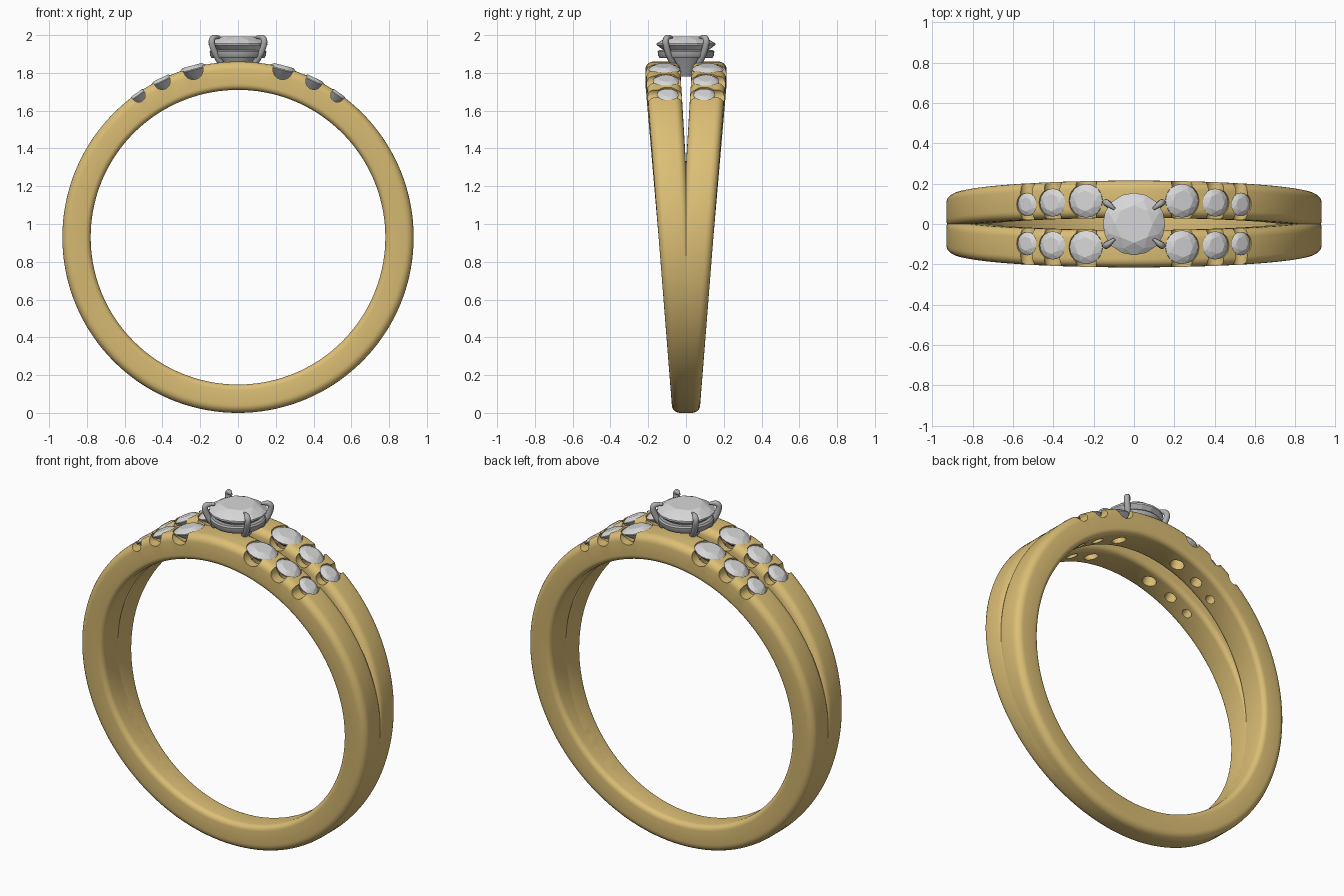
import bpy, bmesh, math
from mathutils import Matrix, Vector

cube = bpy.data.objects.get("Cube")
if cube:
    bpy.data.objects.remove(cube, do_unlink=True)

CENTRE, R_OUT, R_IN = 0.93, 0.93, 0.78


def material(name, rgb):
    m = bpy.data.materials.new(name)
    m.use_nodes = True
    m.diffuse_color = (*rgb, 1)
    bsdf = next(n for n in m.node_tree.nodes if n.type == 'BSDF_PRINCIPLED')
    bsdf.inputs["Base Color"].default_value = (*rgb, 1)
    return m


gold = material("yellow gold", (0.72, 0.52, 0.18))
silver = material("white metal", (0.42, 0.42, 0.43))
crystal = material("clear stone", (0.68, 0.68, 0.69))


def finish(name, bm, mat):
    bmesh.ops.recalc_face_normals(bm, faces=bm.faces)
    mesh = bpy.data.meshes.new(name)
    bm.to_mesh(mesh)
    bm.free()
    mesh.materials.append(mat)
    ob = bpy.data.objects.new(name, mesh)
    bpy.context.collection.objects.link(ob)
    return ob


def select(ob):
    bpy.ops.object.select_all(action='DESELECT')
    ob.select_set(True)
    bpy.context.view_layer.objects.active = ob


def smooth(ob, degrees=35):
    select(ob)
    bpy.ops.object.shade_smooth_by_angle(angle=math.radians(degrees))


def bridge(bm, a, b):
    for i in range(len(a)):
        j = (i + 1) % len(a)
        bm.faces.new((a[i], a[j], b[j], b[i]))


def lathe(bm, profile, matrix, closed=False, n=32):
    """Spin (radius, height) points about local z."""
    turns = [2 * math.pi * k / n for k in range(n)]
    rings = [[bm.verts.new(matrix @ Vector((r * math.cos(t), r * math.sin(t), z)))
              for t in turns] for r, z in profile]
    for a, b in zip(rings, rings[1:]):
        bridge(bm, a, b)
    if closed:
        bridge(bm, rings[-1], rings[0])
    else:
        bm.faces.new(rings[0])
        bm.faces.new(rings[-1])


def gem(name, radius, matrix):
    """Brilliant cut: table, crown facets, girdle, pavilion."""
    bm = bmesh.new()
    for count, r, z, shift in ((8, 0.6, 0.27, 0), (8, 0.84, 0.15, 0.5),
                               (16, 1, 0.03, 0), (16, 1, -0.03, 0),
                               (8, 0.5, -0.43, 0.5), (1, 0, -0.8, 0)):
        for k in range(count):
            t = 2 * math.pi * (k + shift) / count
            p = Vector((r * math.cos(t), r * math.sin(t), z)) * radius
            bm.verts.new(matrix @ p)
    bmesh.ops.convex_hull(bm, input=bm.verts)
    return finish(name, bm, crystal)


def band(name, side, segments=144, steps=6):
    """Leaning hoop with rounded edges, widening to the top."""
    bm = bmesh.new()
    rings = []
    for s in range(segments):
        a = 2 * math.pi * s / segments
        t = (1 + math.cos(a)) / 2
        y0, y1 = -0.075 + 0.105 * t, 0.075 + 0.14 * t
        ring = []
        for corner, (y, r, f) in enumerate(((y1, R_OUT, 0.042), (y0, R_OUT, 0.042),
                                            (y0, R_IN, 0.03), (y1, R_IN, 0.03))):
            cy = y - f if y == y1 else y + f
            cr = r - f if r == R_OUT else r + f
            for k in range(steps):
                q = math.pi / 2 * (corner + k / (steps - 1))
                py, pr = cy + f * math.cos(q), cr + f * math.sin(q)
                ring.append(bm.verts.new((pr * math.sin(a), side * py,
                                          CENTRE + pr * math.cos(a))))
        rings.append(ring)
    for i, ring in enumerate(rings):
        bridge(bm, ring, rings[(i + 1) % segments])
    return finish(name, bm, gold)


def cut(ob, cutter):
    cutter.hide_render = True
    mod = ob.modifiers.new("cut", 'BOOLEAN')
    mod.operation, mod.solver, mod.object = 'DIFFERENCE', 'EXACT', cutter
    select(ob)
    bpy.ops.object.modifier_apply(modifier=mod.name)
    bpy.data.objects.remove(cutter, do_unlink=True)


# Bands with graduated accent stones, drilled seats and side scallops
STONES = ((0.237, 0.115, 0.084), (0.402, 0.106, 0.07), (0.527, 0.097, 0.058))
for side, label in ((-1, "front"), (1, "back")):
    hoop = band(label + "_band", side)
    seats, scallops = bmesh.new(), bmesh.new()
    for hand, end in ((-1, "right"), (1, "left")):
        for number, (x, y, r) in enumerate(STONES, 1):
            tilt = hand * math.asin(x / (R_OUT - 0.012))
            place = (Matrix.Translation((0, side * y, CENTRE))
                     @ Matrix.Rotation(tilt, 4, 'Y')
                     @ Matrix.Translation((0, 0, R_OUT - 0.012)))
            gem(f"{label}_{end}_accent_stone_{number}", r, place)
            lathe(seats, [(1.02 * r, r), (1.02 * r, -0.06 * r),
                          (0.46 * r, -0.75 * r), (0.46 * r, -4 * r)], place)
            across = place @ Matrix.Rotation(math.pi / 2, 4, 'X')
            lathe(scallops, [(0.62 * r, -0.15), (0.62 * r, 0.15)], across)
    cut(hoop, finish("seat_cutter", seats, gold))
    cut(hoop, finish("scallop_cutter", scallops, gold))
    smooth(hoop)

# Centre stone
gem("centre_stone", 0.155, Matrix.Translation((0, 0, 1.952)))

# Basket: tapered cup and the gallery ring around it
bm = bmesh.new()
lathe(bm, [(0.05, 1.78), (0.118, 1.915), (0.1, 1.915), (0.035, 1.78)],
      Matrix(), closed=True, n=48)
smooth(finish("basket_cup", bm, silver))
bm = bmesh.new()
lathe(bm, [(0.138, 1.878), (0.148, 1.89), (0.15, 1.912), (0.142, 1.92),
           (0.11, 1.92), (0.105, 1.878)], Matrix(), closed=True, n=48)
smooth(finish("gallery_ring", bm, silver))

# Four claws gripping the centre stone
for sx, sy, name in ((1, 1, "back_left"), (-1, 1, "back_right"),
                     (1, -1, "front_left"), (-1, -1, "front_right")):
    curve = bpy.data.curves.new(name + "_claw", 'CURVE')
    curve.dimensions = '3D'
    curve.bevel_depth, curve.bevel_resolution = 0.017, 3
    curve.use_fill_caps = True
    path = ((0.07, 1.8, 1), (0.14, 1.88, 1), (0.168, 1.93, 1),
            (0.18, 1.975, 1), (0.155, 1.993, 0.85), (0.122, 1.988, 0.4))
    spline = curve.splines.new('NURBS')
    spline.points.add(len(path) - 1)
    spline.use_endpoint_u, spline.order_u = True, 3
    for point, (r, z, size) in zip(spline.points, path):
        point.co = (sx * r * 0.79, sy * r * 0.61, z, 1)
        point.radius = size
    curve.materials.append(silver)
    claw = bpy.data.objects.new(name + "_claw", curve)
    bpy.context.collection.objects.link(claw)
    select(claw)
    bpy.ops.object.convert(target='MESH')
    smooth(bpy.context.view_layer.objects.active, 50)
